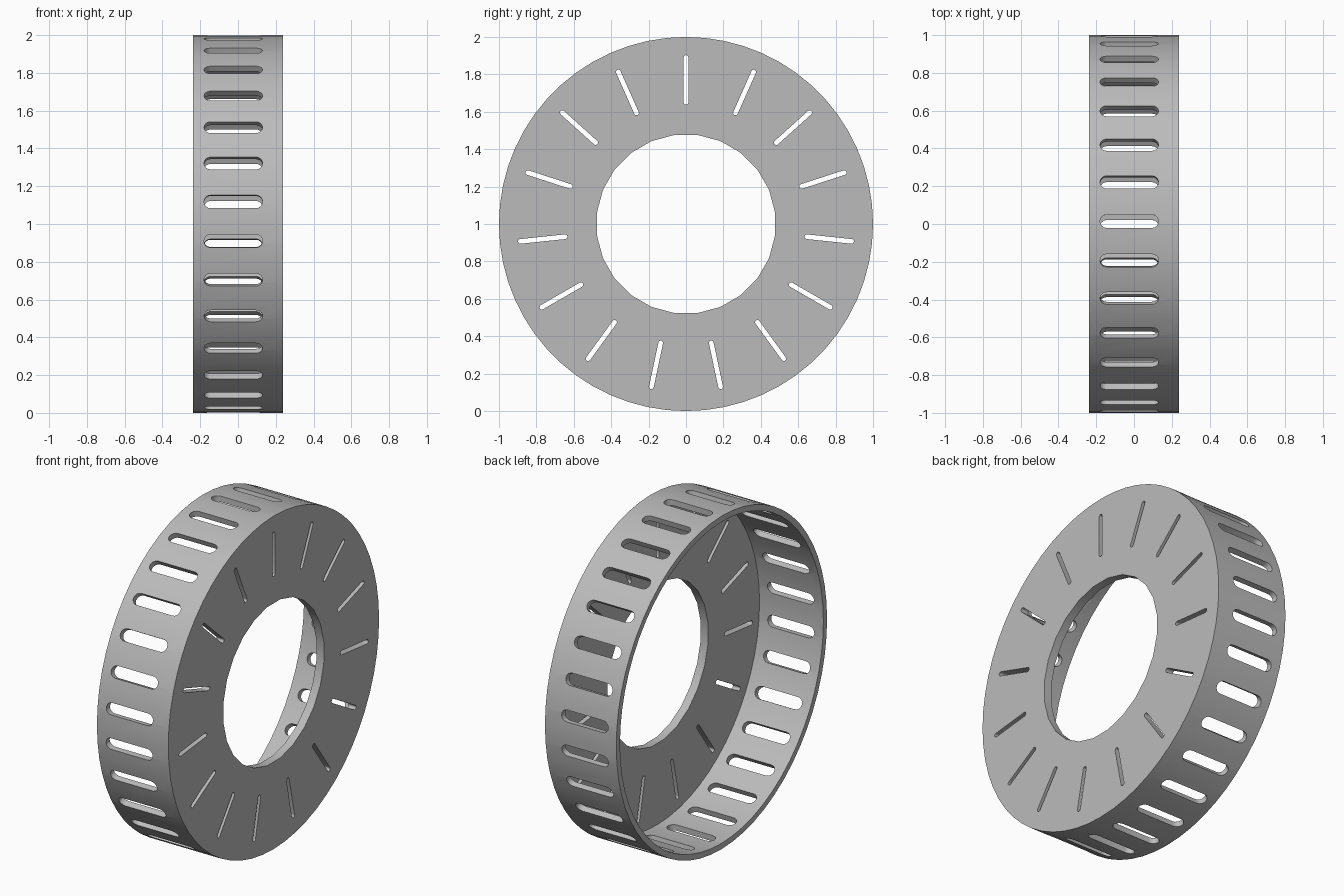
import bpy, bmesh
from math import pi, sin, cos, radians
from mathutils import Matrix, Vector

if "Cube" in bpy.data.objects:
    bpy.data.objects.remove(bpy.data.objects["Cube"], do_unlink=True)

HALF = 0.237         # half depth of the drum
PLATE = 0.05         # face plate thickness
WALL = 0.035         # rim wall thickness
CENTRE = Vector((0, 0, 1))

grey = bpy.data.materials.new("light grey")
grey.use_nodes = True
colour = (0.5, 0.5, 0.5, 1)
grey.diffuse_color = colour
grey.node_tree.nodes["Principled BSDF"].inputs["Base Color"].default_value = colour


def make_object(name, bm):
    bmesh.ops.recalc_face_normals(bm, faces=bm.faces)
    mesh = bpy.data.meshes.new(name)
    bm.to_mesh(mesh)
    bm.free()
    obj = bpy.data.objects.new(name, mesh)
    obj.location = CENTRE
    bpy.context.collection.objects.link(obj)
    mesh.materials.append(grey)
    return obj


def add_prism(bm, points, direction):
    """Extrude a closed outline along a vector."""
    face = bm.faces.new([bm.verts.new(p) for p in points])
    top = bmesh.ops.extrude_face_region(bm, geom=[face], use_keep_orig=True)["geom"]
    verts = [v for v in top if isinstance(v, bmesh.types.BMVert)]
    bmesh.ops.translate(bm, verts=verts, vec=direction)


def slot_outline(length, width, steps=8):
    """Round-ended slot as (along, across) pairs about its middle."""
    r, reach = width / 2, (length - width) / 2
    pairs = []
    for side in (1, -1):
        for i in range(steps + 1):
            a = -pi / 2 + pi * i / steps
            pairs.append((side * (reach + r * cos(a)), side * r * sin(a)))
    return pairs


def slot_ring(name, points, direction, count, offset=0):
    """Ring of slot cutters turned about the x axis."""
    bm = bmesh.new()
    for i in range(count):
        turn = Matrix.Rotation(-radians(offset) - 2 * pi * i / count, 3, 'X')
        add_prism(bm, [turn @ Vector(p) for p in points], turn @ Vector(direction))
    return make_object(name, bm)


# Drum: closed tube profile with a thick face plate on the left, spun about x
bm = bmesh.new()
inner = 1 - WALL
profile = [(-HALF, inner), (-HALF, 1), (HALF, 1), (HALF, 0), (HALF - PLATE, 0), (HALF - PLATE, inner)]
verts = [bm.verts.new((x, 0, r)) for x, r in profile]
edges = [bm.edges.new((verts[i], verts[(i + 1) % len(verts)])) for i in range(len(verts))]
bmesh.ops.spin(bm, geom=verts + edges, cent=(0, 0, 0), axis=(1, 0, 0),
               angle=2 * pi, steps=60, use_duplicate=False)
bmesh.ops.remove_doubles(bm, verts=bm.verts, dist=0.0001)
axis_edges = [e for e in bm.edges if all(abs(v.co.y) + abs(v.co.z) < 0.001 for v in e.verts)]
bmesh.ops.delete(bm, geom=axis_edges, context='EDGES')
# Plate centres are closed again as single flat faces
bmesh.ops.holes_fill(bm, edges=[e for e in bm.edges if e.is_boundary], sides=0)
bmesh.ops.dissolve_limit(bm, angle_limit=0.01, verts=bm.verts, edges=bm.edges)
drum = make_object("slotted_drum", bm)

# Cutters: central opening, rim slots and radial face slots
bm = bmesh.new()
ring = [(0, 0.48 * sin(2 * pi * (i + 0.5) / 24), 0.48 * cos(2 * pi * (i + 0.5) / 24)) for i in range(24)]
add_prism(bm, ring, (0.5, 0, 0))
opening = make_object("opening_cutter", bm)
rim_slots = slot_ring("rim_slot_cutter",
                      [(u - PLATE / 2, v, 0.88) for u, v in slot_outline(0.31, 0.07)],
                      (0, 0, 0.2), 30, 0.8)
face_slots = slot_ring("face_slot_cutter",
                       [(0.1, v, 0.77 + u) for u, v in slot_outline(0.265, 0.025)],
                       (0.2, 0, 0), 15)

bpy.context.view_layer.objects.active = drum
for cutter in (opening, rim_slots, face_slots):
    cutter.hide_render = True
    cut = drum.modifiers.new(cutter.name, 'BOOLEAN')
    cut.operation = 'DIFFERENCE'
    cut.solver = 'EXACT'
    cut.object = cutter
    bpy.ops.object.modifier_apply(modifier=cut.name)
    bpy.data.objects.remove(cutter, do_unlink=True)

bpy.ops.object.select_all(action='DESELECT')
drum.select_set(True)
bpy.ops.object.shade_smooth_by_angle(angle=radians(30))
